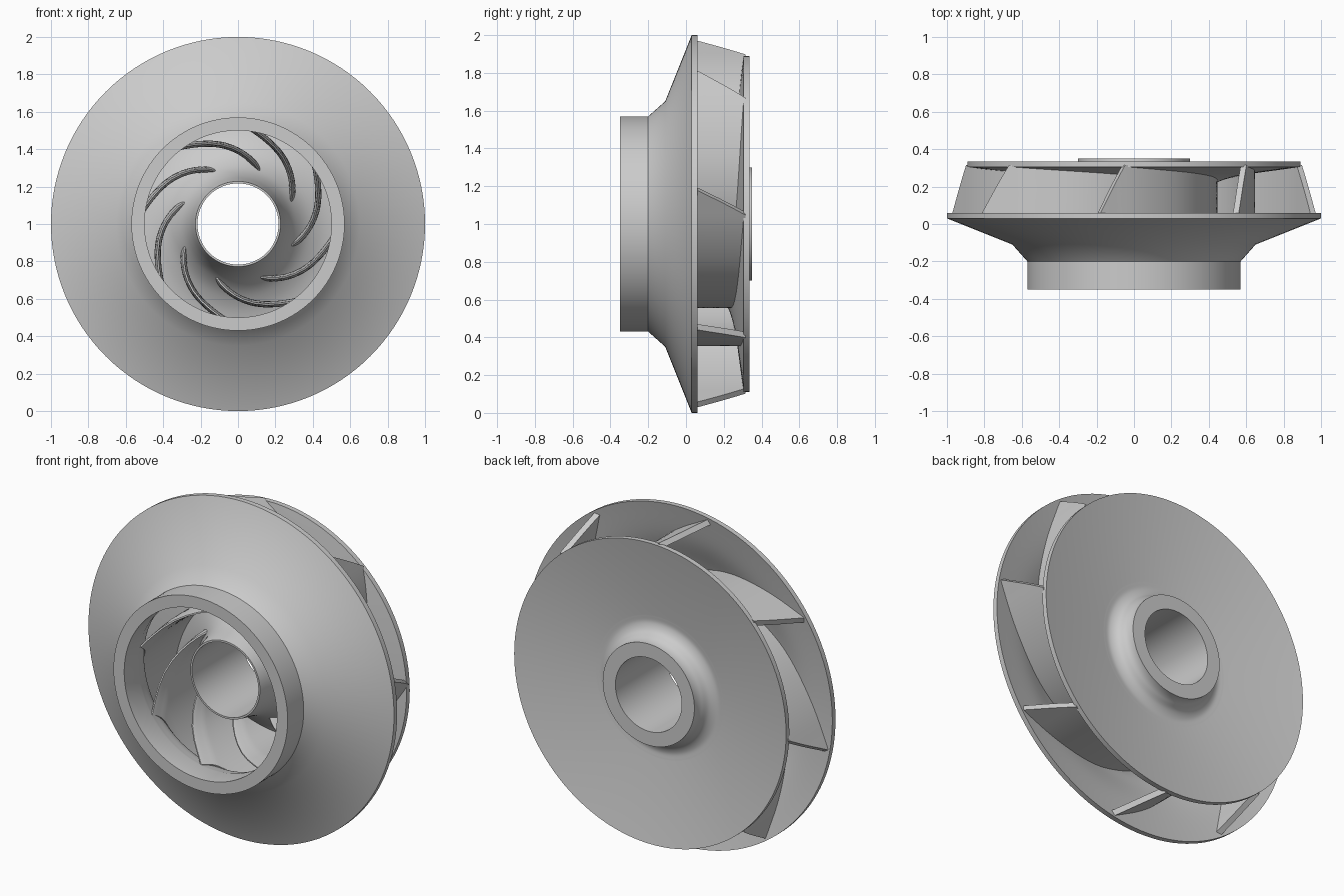
import bpy, bmesh, math
from mathutils import Vector

if "Cube" in bpy.data.objects:
    bpy.data.objects.remove(bpy.data.objects["Cube"])

SEG = 128
BLADES = 8


def spline(pts, n=6):
    """Smooth curve through 2D points."""
    p = [Vector(q) for q in pts]
    p = [2 * p[0] - p[1]] + p + [2 * p[-1] - p[-2]]
    out = []
    for i in range(1, len(p) - 2):
        a, b, c, d = p[i - 1:i + 3]
        for k in range(n):
            t = k / n
            out.append(0.5 * (2 * b + (c - a) * t + (2 * a - 5 * b + 4 * c - d) * t * t
                              + (3 * b - a - 3 * c + d) * t ** 3))
    return out + [p[-2]]


def lerp_curve(curve, x):
    """Second value of a curve at a given first value."""
    for a, b in zip(curve, curve[1:]):
        if x <= b[0]:
            return a[1] + (b[1] - a[1]) * (x - a[0]) / (b[0] - a[0])
    return curve[-1][1]


def finish(name, bm):
    bmesh.ops.recalc_face_normals(bm, faces=bm.faces)
    me = bpy.data.meshes.new(name)
    bm.to_mesh(me)
    bm.free()
    ob = bpy.data.objects.new(name, me)
    bpy.context.collection.objects.link(ob)
    ob.location.z = 1
    bpy.ops.object.select_all(action='DESELECT')
    ob.select_set(True)
    bpy.context.view_layer.objects.active = ob
    bpy.ops.object.shade_smooth_by_angle(angle=math.radians(28))
    return ob


def lathe(name, profile):
    """Revolve a closed (radius, y) profile around the y axis."""
    bm = bmesh.new()
    rings = []
    for i in range(SEG):
        a = 2 * math.pi * i / SEG
        rings.append([bm.verts.new((r * math.cos(a), y, r * math.sin(a))) for r, y in profile])
    n = len(profile)
    for i in range(SEG):
        A, B = rings[i], rings[(i + 1) % SEG]
        for j in range(n):
            k = (j + 1) % n
            bm.faces.new((A[j], A[k], B[k], B[j]))
    return finish(name, bm)


# Front shroud with inlet neck
shroud_in = spline([(0.50, -0.22), (0.525, -0.13), (0.58, -0.08), (0.66, -0.045), (0.8, 0.01), (1.0, 0.06)])
lathe("front_shroud", [(1.0, 0.03), (0.65, -0.11), (0.57, -0.20), (0.57, -0.35), (0.50, -0.35)]
      + [tuple(p) for p in shroud_in])

# Back plate with curved hub, dished rear and bored boss
hub_front = spline([(0.228, -0.12), (0.26, 0.02), (0.31, 0.12), (0.40, 0.20), (0.55, 0.255), (0.89, 0.305)])
hub_back = spline([(0.42, 0.245), (0.375, 0.243), (0.335, 0.262), (0.31, 0.30)])
lathe("back_plate_hub", [tuple(p) for p in hub_front] + [(0.89, 0.335)]
      + [tuple(p) for p in hub_back] + [(0.30, 0.32), (0.30, 0.35), (0.217, 0.35), (0.217, -0.12)])

# Swept blades: spiral angle as a function of radius
sweep = spline([(0.30, -3), (0.37, 15), (0.43, 32), (0.5, 54), (0.6, 76), (0.75, 99), (0.89, 115), (1.0, 124)], 10)


def spiral(r, base):
    a = math.radians(base + lerp_curve(sweep, r))
    return Vector((r * math.cos(a), r * math.sin(a)))


def blade(name, base, nu=40, nt=8):
    bm = bmesh.new()
    sides = [[], []]
    for i in range(nu + 1):
        u = (i / nu) ** 1.5
        rf, rb = 0.505 + 0.475 * u, 0.305 + 0.58 * u
        yf = lerp_curve(shroud_in, rf) - 0.012
        yb = lerp_curve(hub_front, rb) + 0.012
        # rounded leading edge
        half = 0.016 * math.sqrt(min(1, 0.06 + u / 0.05))
        cols = [[], []]
        for j in range(nt + 1):
            t = j / nt
            r, y = rf + (rb - rf) * t, yf + (yb - yf) * t
            c = spiral(r, base)
            d = (spiral(r + 0.006, base) - spiral(r - 0.006, base)).normalized()
            for s, sign in enumerate((1, -1)):
                cols[s].append(bm.verts.new((c.x - sign * d.y * half, y, c.y + sign * d.x * half)))
        sides[0].append(cols[0])
        sides[1].append(cols[1])
    P, Q = sides
    for i in range(nu):
        for j in range(nt):
            for S in (P, Q):
                bm.faces.new((S[i][j], S[i + 1][j], S[i + 1][j + 1], S[i][j + 1]))
        for j in (0, nt):
            bm.faces.new((P[i][j], P[i + 1][j], Q[i + 1][j], Q[i][j]))
    for i in (0, nu):
        for j in range(nt):
            bm.faces.new((P[i][j], P[i][j + 1], Q[i][j + 1], Q[i][j]))
    finish(name, bm)


for k in range(BLADES):
    blade(f"blade_{k + 1}", 71 - 2 + 360 / BLADES * k)
